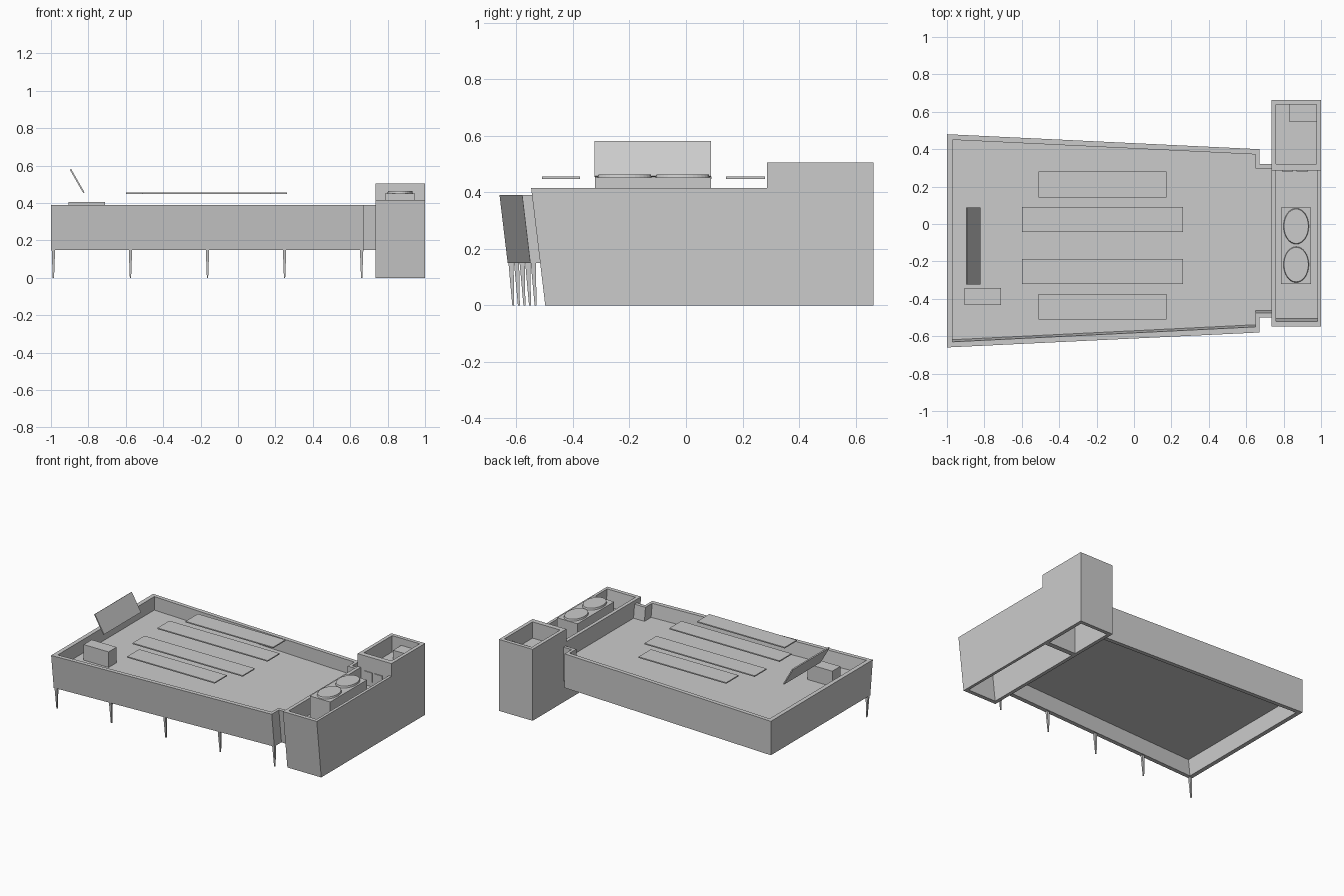
import bpy, bmesh
from math import atan2
from mathutils import Matrix, Vector

if "Cube" in bpy.data.objects:
    bpy.data.objects.remove(bpy.data.objects["Cube"])

SLOPE = 0.12  # front walls lean outward towards the top


def finish(name, bm):
    bmesh.ops.recalc_face_normals(bm, faces=bm.faces)
    me = bpy.data.meshes.new(name)
    bm.to_mesh(me)
    bm.free()
    ob = bpy.data.objects.new(name, me)
    bpy.context.collection.objects.link(ob)
    return ob


def lean(p, z, ztop):
    x, y = p
    return (x, y + SLOPE * (ztop - z) if y < 0 else y, z)


def walls(name, outer, inner, z0, z1, closed):
    # hollow wall following an outer and an inner plan line
    bm = bmesh.new()
    rings = [[bm.verts.new(lean(p, z, z1)) for p in line]
             for line, z in ((outer, z0), (outer, z1), (inner, z1), (inner, z0))]
    n = len(outer)
    for i in range(n if closed else n - 1):
        j = (i + 1) % n
        for k in range(4):
            a, b = rings[k], rings[(k + 1) % 4]
            bm.faces.new((a[i], a[j], b[j], b[i]))
    return finish(name, bm)


def deck(name, plan, z0, z1, ztop):
    bm = bmesh.new()
    lo = [bm.verts.new(lean(p, z0, ztop)) for p in plan]
    hi = [bm.verts.new(lean(p, z1, ztop)) for p in plan]
    bm.faces.new(lo)
    bm.faces.new(hi)
    for i in range(len(plan)):
        j = (i + 1) % len(plan)
        bm.faces.new((lo[i], lo[j], hi[j], hi[i]))
    return finish(name, bm)


def box(name, x0, x1, y0, y1, z0, z1):
    bm = bmesh.new()
    bmesh.ops.create_cube(bm, size=1)
    bmesh.ops.scale(bm, vec=(x1 - x0, y1 - y0, z1 - z0), verts=bm.verts)
    bmesh.ops.translate(bm, vec=((x0 + x1) / 2, (y0 + y1) / 2, (z0 + z1) / 2), verts=bm.verts)
    return finish(name, bm)


def rect(x0, x1, y0, y1):
    return [(x0, y0), (x1, y0), (x1, y1), (x0, y1)]


# main hall: tapered plan with a neck joining the tower
outer = [(.735, -.5), (.67, -.5), (.67, -.58), (-1, -.66),
         (-1, .48), (.67, .4), (.67, .32), (.735, .32)]
inner = [(.735, -.475), (.65, -.475), (.65, -.55), (-.97, -.63),
         (-.97, .45), (.65, .372), (.65, .298), (.735, .298)]
walls("hall_walls", outer, inner, .15, .39, False)
deck("hall_roof", inner, .275, .295, .39)

# row of tapered legs under the front wall
for i in range(5):
    x = -.987 + i * .412
    y = -.66 + .08 * (x + 1) / 1.67 + .04
    bm = bmesh.new()
    bmesh.ops.create_cube(bm, size=1)
    for v in bm.verts:
        top = v.co.z > 0
        w = .018 if top else .007
        v.co = (x + v.co.x * w, y + v.co.y * w + (0 if top else .008), .15 if top else 0)
    finish(f"front_leg_{i + 1}", bm)

# tower: low front part and tall back part
walls("tower_low_walls",
      [(.735, .29), (.735, -.548), (1, -.548), (1, .29)],
      [(.76, .29), (.76, -.52), (.98, -.52), (.98, .29)], 0, .415, False)
deck("tower_low_roof", rect(.76, .98, -.52, .29), .28, .3, .415)
walls("tower_tall_walls", rect(.735, 1, .287, .664), rect(.76, .975, .322, .638), 0, .505, True)
deck("tower_tall_roof", rect(.76, .975, .322, .638), .37, .39, .505)
box("tower_roof_box", .83, .975, .548, .638, .39, .455)

# small flat panels on the step of the tower
for i, x in enumerate((.79, .87)):
    box(f"step_panel_{i + 1}", x, x + .06, .281, .288, .33, .4)

# cooling unit with two oval fan covers
box("cooling_unit", .787, .947, -.322, .088, .3, .452)
for i, y in enumerate((-.012, -.217)):
    bm = bmesh.new()
    bmesh.ops.create_cone(bm, cap_ends=True, segments=32, radius1=1, radius2=.96, depth=.012)
    bmesh.ops.scale(bm, vec=(.068, .096, 1), verts=bm.verts)
    bmesh.ops.translate(bm, vec=(.867, y, .458), verts=bm.verts)
    finish(f"fan_cover_{i + 1}", bm)

# long roof panels
for i, (x0, x1, y0, y1) in enumerate(((-.51, .175, .142, .28), (-.6, .262, -.044, .09),
                                      (-.6, .262, -.322, -.188), (-.51, .175, -.51, -.375))):
    box(f"roof_panel_{i + 1}", x0, x1, y0, y1, .448, .456)

# vent box and tilted board at the left end
box("vent_box", -.905, -.71, -.432, -.342, .295, .405)
board = box("tilted_board", -.072, .072, -.206, .206, -.004, .004)
board.data.transform(Matrix.Rotation(atan2(.122, .07), 4, 'Y'))
board.data.transform(Matrix.Translation(Vector((-.86, -.118, .518))))
